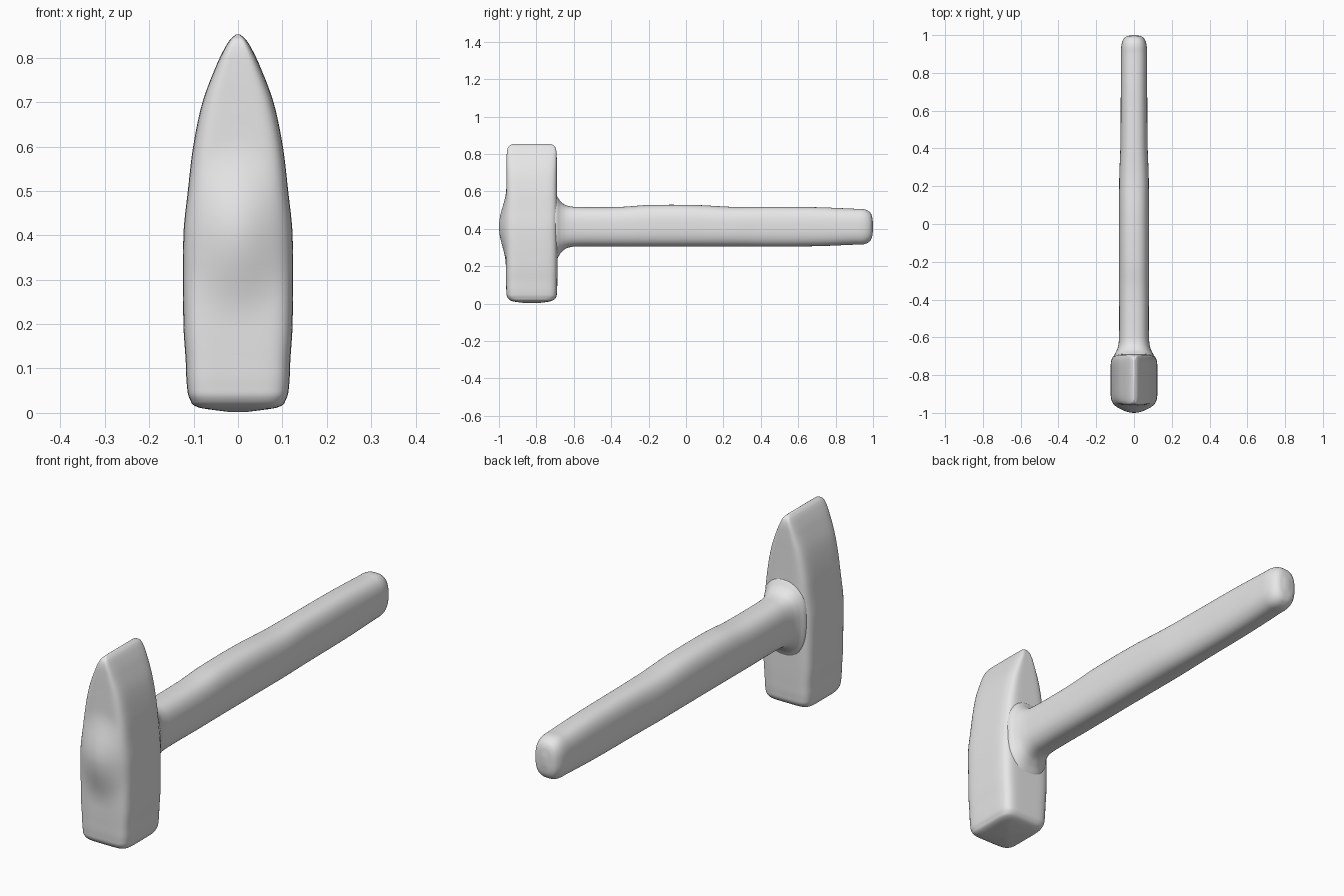
import bpy, bmesh, math

cube = bpy.data.objects.get("Cube")
if cube:
    bpy.data.objects.remove(cube)

grey = bpy.data.materials.new("plain grey")
grey.use_nodes = True
grey.diffuse_color = (0.8, 0.8, 0.8, 1)
grey.node_tree.nodes["Principled BSDF"].inputs["Base Color"].default_value = (0.8, 0.8, 0.8, 1)


def refine(stations, steps=6):
    """Smoothly interpolate the loft stations (Catmull-Rom, linear position)."""
    out = []
    last = len(stations) - 1
    for i in range(last):
        p0, p1 = stations[max(i - 1, 0)], stations[i]
        p2, p3 = stations[i + 1], stations[min(i + 2, last)]
        h = p2[0] - p1[0]
        for k in range(steps):
            t = k / steps
            row = [p1[0] + t * h]
            for a, b, c, d in list(zip(p0, p1, p2, p3))[1:]:
                m1 = (c - a) / (p2[0] - p0[0]) * h
                m2 = (d - b) / (p3[0] - p1[0]) * h
                row.append((2*t**3 - 3*t*t + 1) * b + (t**3 - 2*t*t + t) * m1
                           + (3*t*t - 2*t**3) * c + (t**3 - t*t) * m2)
            out.append(row)
    return out + [list(stations[-1])]


def loft(name, stations, power, place, count=96):
    """Skin rounded-rectangle rings; place() maps (u, v, position, extra) to 3D."""
    bm = bmesh.new()
    rings = []
    for pos, hu, hv, mid in refine(stations):
        ring = []
        for k in range(count):
            c = math.cos(2 * math.pi * k / count)
            s = math.sin(2 * math.pi * k / count)
            r = (abs(c)**power + abs(s)**power) ** (-1 / power)
            ring.append(bm.verts.new(place(hu * r * c, hv * r * s, pos, mid)))
        rings.append(ring)
    for a, b in zip(rings, rings[1:]):
        for k in range(count):
            j = (k + 1) % count
            bm.faces.new((a[k], a[j], b[j], b[k]))
    bm.faces.new(rings[0])
    bm.faces.new(rings[-1])
    bmesh.ops.recalc_face_normals(bm, faces=bm.faces[:])
    for f in bm.faces:
        f.smooth = True
    mesh = bpy.data.meshes.new(name)
    bm.to_mesh(mesh)
    bm.free()
    mesh.materials.append(grey)
    obj = bpy.data.objects.new(name, mesh)
    bpy.context.collection.objects.link(obj)
    return obj


def head_point(u, v, z, mid):
    # Low dome on the front where the handle comes through
    d = math.hypot(u / 0.14, (z - 0.41) / 0.21)
    if v < 0 and d < 1:
        v -= 0.037 * (0.5 + 0.5 * math.cos(math.pi * d)) * min(1, -v / 0.11)
    return (u, mid + v, z)


# Head: blunt face at the bottom, wedge at the top; (z, half x, half y, y centre)
loft("hammer_head", [
    (0.002, 0.020, 0.030, -0.825), (0.012, 0.088, 0.100, -0.825),
    (0.030, 0.108, 0.128, -0.825), (0.060, 0.115, 0.135, -0.825),
    (0.120, 0.118, 0.137, -0.825), (0.200, 0.123, 0.138, -0.825),
    (0.400, 0.123, 0.138, -0.825), (0.500, 0.113, 0.138, -0.825),
    (0.600, 0.101, 0.136, -0.825), (0.700, 0.080, 0.135, -0.825),
    (0.780, 0.050, 0.134, -0.825), (0.820, 0.031, 0.131, -0.825),
    (0.842, 0.017, 0.122, -0.825), (0.852, 0.005, 0.105, -0.825),
], 6, head_point)

# Handle: flared root, slight swell, rounded tip; (y, half x, half z, z centre)
loft("handle", [
    (-0.740, 0.106, 0.200, 0.405), (-0.695, 0.104, 0.175, 0.405),
    (-0.670, 0.092, 0.138, 0.408), (-0.640, 0.083, 0.115, 0.410),
    (-0.590, 0.079, 0.106, 0.411), (-0.350, 0.079, 0.106, 0.411),
    (-0.200, 0.079, 0.111, 0.416), (0.050, 0.079, 0.111, 0.416),
    (0.250, 0.078, 0.106, 0.411), (0.420, 0.072, 0.106, 0.411),
    (0.700, 0.070, 0.104, 0.411), (0.900, 0.069, 0.096, 0.411),
    (0.950, 0.066, 0.094, 0.411), (0.980, 0.055, 0.080, 0.411),
    (0.994, 0.038, 0.058, 0.411), (1.000, 0.010, 0.020, 0.411),
], 2.6, lambda u, v, y, mid: (u, y, mid + v))
